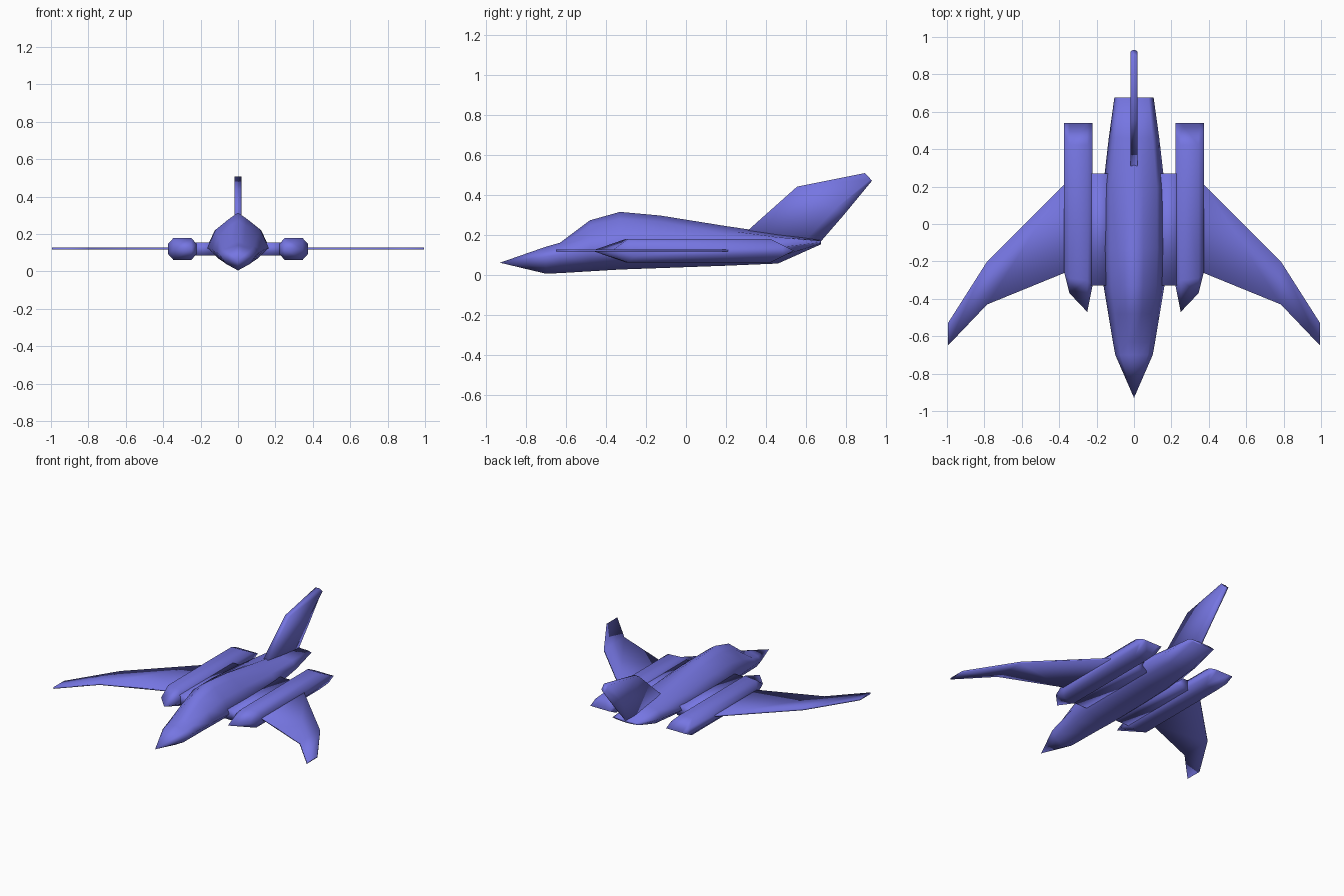
import bpy, bmesh

if "Cube" in bpy.data.objects:
    bpy.data.objects.remove(bpy.data.objects["Cube"])

blue = bpy.data.materials.new("periwinkle blue")
blue.diffuse_color = (0.18, 0.18, 0.76, 1)
blue.use_nodes = True
blue.node_tree.nodes["Principled BSDF"].inputs["Base Color"].default_value = blue.diffuse_color


def loft(name, rings, mirror=False):
    """Skin a list of equal-length vertex rings, cap the ends, weld collapsed points."""
    bm = bmesh.new()
    vs = [[bm.verts.new(p) for p in r] for r in rings]
    n = len(vs[0])
    for a, b in zip(vs, vs[1:]):
        for i in range(n):
            j = (i + 1) % n
            bm.faces.new((a[i], a[j], b[j], b[i]))
    bm.faces.new(vs[0])
    bm.faces.new(vs[-1])
    bmesh.ops.remove_doubles(bm, verts=bm.verts, dist=0.0005)
    bmesh.ops.recalc_face_normals(bm, faces=bm.faces)
    for f in bm.faces:
        f.smooth = True
    me = bpy.data.meshes.new(name)
    bm.to_mesh(me)
    bm.free()
    me.materials.append(blue)
    ob = bpy.data.objects.new(name, me)
    bpy.context.collection.objects.link(ob)
    if mirror:
        ob.modifiers.new("mirror", 'MIRROR')
    return ob


# Fuselage: y, half width, top, shoulder, side, bottom
def hull_ring(y, w, top, sh, side, bot):
    half = [(0, top), (0.3 * w, top - 0.18 * (top - side)), (0.74 * w, sh), (w, side),
            (0.62 * w, bot + 0.4 * (side - bot)), (0, bot)]
    full = half + [(-x, z) for x, z in half[-2:0:-1]]
    return [(x, y, z) for x, z in full]


hull = [(-0.93, 0, 0.06, 0.06, 0.06, 0.06),
        (-0.70, 0.100, 0.140, 0.118, 0.090, 0.005),
        (-0.63, 0.113, 0.160, 0.135, 0.100, 0.008),
        (-0.48, 0.138, 0.272, 0.185, 0.115, 0.017),
        (-0.33, 0.163, 0.314, 0.222, 0.125, 0.026),
        (-0.13, 0.168, 0.296, 0.220, 0.125, 0.033),
        (0.20, 0.165, 0.243, 0.200, 0.125, 0.045),
        (0.46, 0.135, 0.205, 0.187, 0.135, 0.056),
        (0.675, 0.105, 0.172, 0.169, 0.162, 0.152)]
loft("fuselage", [hull_ring(*s) for s in hull])

# Engine nacelles: octagon with a slanted wedge nose and a horizontal wedge tail
C = 0.297
octagon = [(0.222, 0.092), (0.250, 0.061), (0.345, 0.061), (0.373, 0.092),
           (0.373, 0.148), (0.345, 0.179), (0.250, 0.179), (0.222, 0.148)]
front_y = [-0.33, -0.30, -0.29, -0.26, -0.26, -0.29, -0.30, -0.33]
nose = [(0.345, -0.37, 0.12) if x > C else (0.25, -0.47, 0.12) for x, z in octagon]
front = [(x, y, z) for (x, z), y in zip(octagon, front_y)]
rear = [(x, 0.54 - 2 * abs(z - 0.12), z) for x, z in octagon]
tail = [(x, 0.54, 0.12) for x, z in octagon]
loft("engine_nacelle", [nose, front, rear, tail], mirror=True)

# Stubs joining fuselage and nacelles
loft("engine_stub", [[(x, -0.33, 0.085), (x, 0.27, 0.085), (x, 0.27, 0.155), (x, -0.33, 0.155)]
                     for x in (0.12, 0.25)], mirror=True)

# Forward-swept thin wings: x, leading y, trailing y
loft("wing", [[(x, a, 0.116), (x, b, 0.116), (x, b, 0.127), (x, a, 0.127)]
              for x, a, b in ((0.33, -0.28, 0.25), (0.373, -0.262, 0.21),
                              (0.785, -0.43, -0.20), (0.995, -0.65, -0.53))], mirror=True)

# Tail fin: y front, z front, y rear, z rear, half thickness
fin = [(0.31, 0.222, 0.66, 0.150), (0.555, 0.44, 0.79, 0.30), (0.895, 0.508, 0.93, 0.470)]


def fin_ring(y0, z0, y1, z1):
    def at(t, x):
        return (x, y0 + t * (y1 - y0), z0 + t * (z1 - z0))
    t = 0.018
    return [at(0, -t), at(0, t), at(0.8, t), at(1, 0.006), at(1, -0.006), at(0.8, -t)]


loft("tail_fin", [fin_ring(*f) for f in fin])
